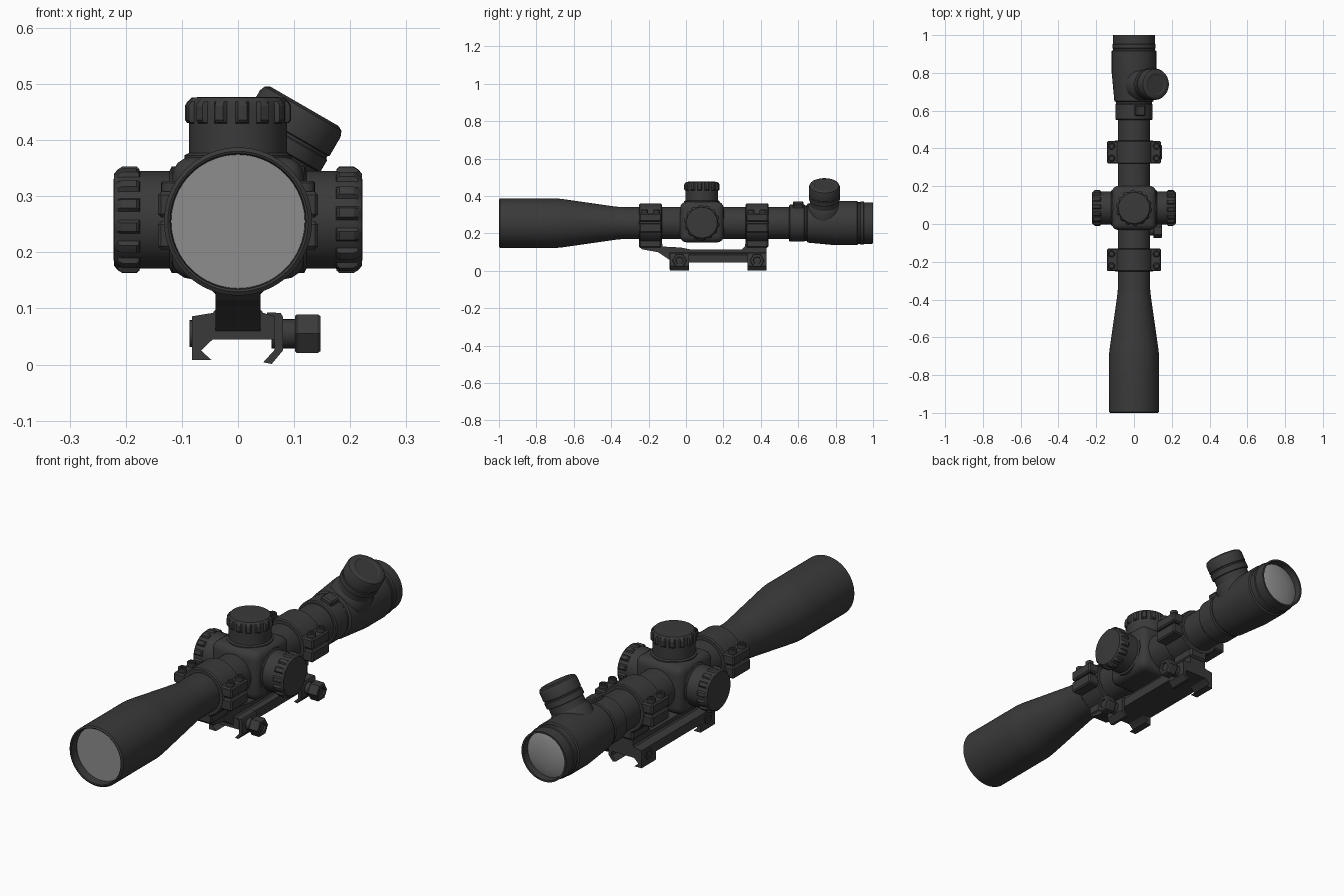
import bpy, bmesh, math
from mathutils import Vector, Matrix

old = bpy.data.objects.get("Cube")
if old:
    bpy.data.objects.remove(old, do_unlink=True)


def material(name, value):
    m = bpy.data.materials.new(name)
    m.use_nodes = True
    col = (value, value, value, 1)
    m.diffuse_color = col
    m.node_tree.nodes["Principled BSDF"].inputs["Base Color"].default_value = col
    return m


BLACK = material("matte black metal", 0.042)
GLASS = material("grey glass", 0.27)
AXIS = 0.255      # height of the optical axis
TURRET_Y = 0.085  # turret position along the tube
made = []


def finish(name, bm, mat=BLACK):
    bmesh.ops.recalc_face_normals(bm, faces=bm.faces)
    me = bpy.data.meshes.new(name)
    bm.to_mesh(me)
    bm.free()
    me.materials.append(mat)
    ob = bpy.data.objects.new(name, me)
    bpy.context.collection.objects.link(ob)
    made.append(ob)
    return ob


def lathe(name, profile, origin, direction, segs=64, mat=BLACK, flutes=0):
    """Turn (radius, height) points; flutes cuts grooves where a third value is given."""
    bm = bmesh.new()
    turn = Vector(direction).to_track_quat('Z', 'Y').to_matrix().to_4x4()
    place = Matrix.Translation(origin) @ turn
    rings = []
    for p in profile:
        ring = []
        for i in range(segs):
            a = math.tau * i / segs
            r = p[0]
            if flutes and len(p) > 2 and (i * flutes % segs) / segs < 0.4:
                r -= p[2]
            ring.append(bm.verts.new(place @ Vector((r * math.cos(a), r * math.sin(a), p[1]))))
        rings.append(ring)
    for lo, hi in zip(rings, rings[1:]):
        for i in range(segs):
            j = (i + 1) % segs
            bm.faces.new((lo[i], lo[j], hi[j], hi[i]))
    bm.faces.new(rings[0])
    bm.faces.new(rings[-1])
    return finish(name, bm, mat)


def box(name, lo, hi, bevel=0.0, segs=1, turn=None):
    bm = bmesh.new()
    lo, hi = Vector(lo), Vector(hi)
    bmesh.ops.create_cube(bm, size=1)
    bmesh.ops.scale(bm, vec=hi - lo, verts=bm.verts)
    if bevel:
        bmesh.ops.bevel(bm, geom=bm.edges[:], offset=bevel, segments=segs,
                        profile=0.5, affect='EDGES')
    if turn:
        bmesh.ops.transform(bm, matrix=turn, verts=bm.verts)
    bmesh.ops.translate(bm, vec=(lo + hi) / 2, verts=bm.verts)
    return finish(name, bm)


def extrude(name, points, start, end, axis):
    """Extrude a (y, z) outline along x, or an (x, z) outline along y."""
    bm = bmesh.new()
    def at(d):
        return [bm.verts.new((d, u, v) if axis == 'x' else (u, d, v)) for u, v in points]
    a, b = at(start), at(end)
    bm.faces.new(a)
    bm.faces.new(b)
    for i in range(len(a)):
        j = (i + 1) % len(a)
        bm.faces.new((a[i], a[j], b[j], b[i]))
    return finish(name, bm)


# Main tube with hollow objective bell, then the eyepiece
centre = (0, 0, AXIS)
back = (0, 1, 0)
lathe("objective_and_tube", [
    (0.119, -0.96), (0.121, -0.998), (0.125, -1), (0.132, -0.995), (0.132, -0.69),
    (0.129, -0.66), (0.089, -0.38), (0.086, -0.35), (0.086, 0.57)], centre, back)
lathe("front_lens", [(0.12, -0.958), (0.12, -0.962)], centre, back, mat=GLASS)
lathe("eyepiece", [
    (0.086, 0.551), (0.094, 0.551), (0.099, 0.556), (0.099, 0.632), (0.095, 0.637),
    (0.095, 0.645), (0.104, 0.65), (0.118, 0.8), (0.118, 0.915), (0.112, 0.92),
    (0.112, 0.93), (0.115, 0.932), (0.115, 0.95), (0.111, 0.953), (0.11, 1),
    (0.102, 1), (0.1, 0.97)], centre, back)
lathe("rear_lens", [(0.101, 0.965), (0.1, 0.97), (0.085, 0.976), (0.06, 0.982),
                    (0.03, 0.986), (0.003, 0.987)], centre, back, mat=GLASS)

# Zoom ring grip
tilt = math.radians(18)
grip = Vector((math.sin(tilt) * 0.1, 0.6, AXIS + math.cos(tilt) * 0.1))
half = Vector((0.028, 0.029, 0.016))
box("zoom_grip", grip - half, grip + half, 0.006, 1, Matrix.Rotation(tilt, 4, 'Y'))

# Tilted illumination knob on the eyepiece
lathe("illumination_knob", [
    (0.092, 0.05), (0.088, 0.1), (0.076, 0.118), (0.076, 0.148), (0.083, 0.15),
    (0.083, 0.174), (0.08, 0.176), (0.08, 0.181), (0.083, 0.183), (0.083, 0.222),
    (0.079, 0.232), (0.07, 0.237), (0.055, 0.237), (0.05, 0.234)],
    (0, 0.74, AXIS), (0.5, 0, 0.866))

# Turret housing with three fluted turrets
box("turret_housing", (-0.118, TURRET_Y - 0.117, 0.152), (0.118, TURRET_Y + 0.117, 0.37),
    0.036, 4)
for name, direction, drop in (("top_turret", (0, 0, 1), 0),
                              ("left_turret", (1, 0, 0), 0.003),
                              ("right_turret", (-1, 0, 0), 0.003)):
    lathe(name, [
        (0.095, 0.08), (0.095, 0.118), (0.087, 0.122), (0.087, 0.175), (0.091, 0.176, 0.004),
        (0.095, 0.181, 0.008), (0.095, 0.206, 0.008), (0.09, 0.214, 0.004),
        (0.082, 0.221), (0.06, 0.222)],
        (0, TURRET_Y, AXIS + drop), direction, segs=112, flutes=14)

# Scope rings: band, split flanges and screws
for label, y in (("front", -0.19), ("rear", 0.38)):
    lathe(label + "_ring", [(0.086, -0.061), (0.1, -0.061), (0.105, -0.056),
                            (0.105, 0.056), (0.1, 0.061), (0.086, 0.061)],
          (0, y, AXIS), back)
    for side in (-1, 1):
        word = "left" if side > 0 else "right"
        xs = sorted((side * 0.07, side * 0.143))
        for part, z0, z1 in (("upper", 0.262, 0.308), ("lower", 0.205, 0.256)):
            box(f"{label}_{word}_{part}_flange", (xs[0], y - 0.06, z0),
                (xs[1], y + 0.06, z1), 0.006)
        for k in (-1, 1):
            lathe(f"{label}_{word}_screw", [(0.018, 0), (0.018, 0.02), (0.015, 0.023),
                                            (0.009, 0.023), (0.009, 0.015)],
                  (side * 0.119, y + k * 0.032, 0.304), (0, 0, 1), segs=20)

# Mount: narrow spine, flared neck and wide base
extrude("mount_spine", [
    (-0.25, 0.165), (-0.25, 0.128), (-0.235, 0.115), (-0.15, 0.1), (-0.09, 0.06),
    (0.43, 0.06), (0.43, 0.165), (0.32, 0.165), (0.315, 0.13), (0.3, 0.115),
    (0.02, 0.115), (-0.03, 0.125), (-0.125, 0.13), (-0.13, 0.165)], -0.04, 0.04, 'x')
extrude("mount_base", [
    (-0.082, 0.086), (-0.082, 0.045), (0.066, 0.045), (0.066, 0.086), (0.045, 0.092),
    (0.032, 0.108), (-0.032, 0.108), (-0.045, 0.092)], -0.088, 0.43, 'y')
for label, y in (("front", -0.19), ("rear", 0.38)):
    box(label + "_ring_saddle", (-0.045, y - 0.06, 0.122), (0.045, y + 0.06, 0.17), 0.008)

# Rail clamps with bolts and hex nuts
for label, y in (("front", -0.035), ("rear", 0.38)):
    extrude(label + "_fixed_hook", [
        (-0.082, 0.086), (-0.082, 0.008), (-0.047, 0.008), (-0.066, 0.025),
        (-0.046, 0.044), (-0.03, 0.05), (-0.03, 0.086)], y - 0.052, y + 0.05, 'y')
    extrude(label + "_clamp_plate", [
        (0.052, 0.093), (0.076, 0.092), (0.08, 0.085), (0.08, 0.025), (0.06, 0.001),
        (0.045, 0.004), (0.065, 0.026), (0.065, 0.042), (0.052, 0.05)],
        y - 0.05, y + 0.05, 'y')
    spot = (0, y, 0.055)
    lathe(label + "_clamp_bolt", [(0.026, 0.06), (0.026, 0.105)], spot, (1, 0, 0), segs=24)
    lathe(label + "_clamp_nut", [(0.037, 0.102), (0.04, 0.105), (0.04, 0.142),
                                 (0.036, 0.147), (0.022, 0.147), (0.02, 0.14)],
          spot, (1, 0, 0), segs=6)
    lathe(label + "_bolt_head", [(0.024, 0.07), (0.024, 0.086), (0.013, 0.086), (0.013, 0.08)],
          spot, (-1, 0, 0), segs=24)

# Smooth shading with crisp edges
bpy.ops.object.select_all(action='DESELECT')
for ob in made:
    ob.select_set(True)
bpy.context.view_layer.objects.active = made[0]
bpy.ops.object.shade_smooth_by_angle(angle=math.radians(30))
